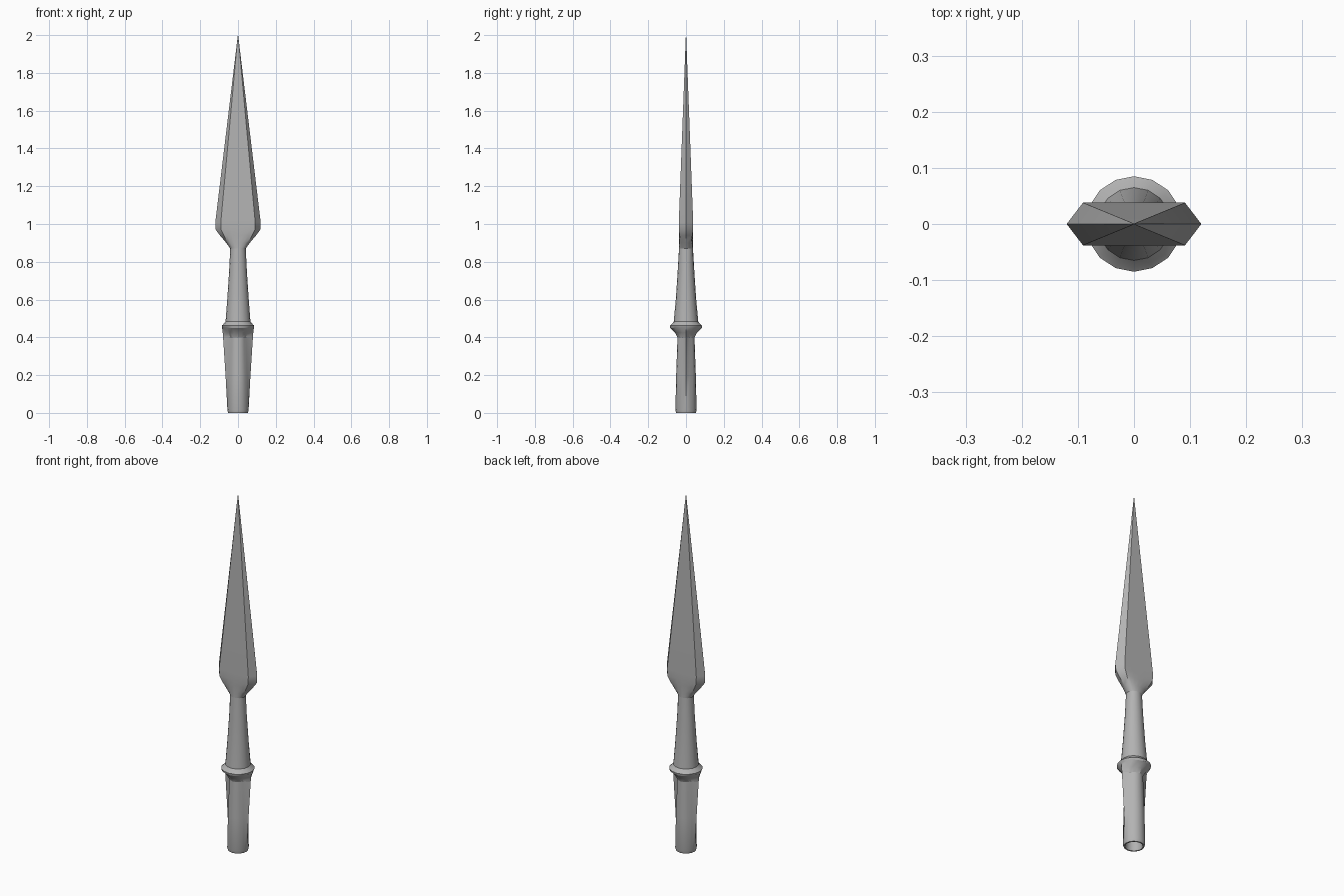
import bpy
import bmesh
from math import cos, sin, pi, radians

SIDES = 16

cube = bpy.data.objects.get("Cube")
if cube:
    bpy.data.objects.remove(cube, do_unlink=True)

steel = bpy.data.materials.new("grey_steel")
steel.use_nodes = True
grey = (0.45, 0.45, 0.45, 1)
steel.diffuse_color = grey
steel.node_tree.nodes["Principled BSDF"].inputs["Base Color"].default_value = grey


def section(z, rx, ry, flat=0, fin=0, flute=0):
    """Ellipse blended by flat into a bevelled blade outline; fin stretches the two x tips."""
    ring = []
    for i in range(SIDES):
        c, s = cos(2 * pi * i / SIDES), sin(2 * pi * i / SIDES)
        side = 0 if abs(s) < 0.01 else (1 if s > 0 else -1)
        x = c * (1 - flat) + flat * (c if side == 0 else c * 0.82)
        y = s * (1 - flat) + flat * side
        k = 1 - flute * (i % 2)
        x, y = x * rx * k, y * ry * k
        if side == 0 and fin:
            x = fin * c
        ring.append((x, y, z))
    return ring


def loft(name, stations, cap_end=False):
    bm = bmesh.new()
    rings = [[bm.verts.new(p) for p in section(*st)] for st in stations]
    for a, b in zip(rings, rings[1:]):
        for i in range(SIDES):
            j = (i + 1) % SIDES
            bm.faces.new((a[i], a[j], b[j], b[i]))
    if cap_end:
        bm.faces.new(rings[-1])
    mesh = bpy.data.meshes.new(name)
    bm.to_mesh(mesh)
    bm.free()
    mesh.materials.append(steel)
    obj = bpy.data.objects.new(name, mesh)
    bpy.context.collection.objects.link(obj)
    bpy.ops.object.select_all(action="DESELECT")
    obj.select_set(True)
    bpy.context.view_layer.objects.active = obj
    bpy.ops.object.shade_smooth_by_angle(angle=radians(32))
    return obj


# Hollow socket: bore from the inside top down, around the rim, up to the collar
loft("socket", [
    (0.38, 0.004, 0.004),
    (0.30, 0.036, 0.036),
    (0.01, 0.042, 0.042),
    (0.0, 0.045, 0.045),
    (0.0, 0.052, 0.052),
    (0.015, 0.056, 0.056),
    (0.20, 0.052, 0.052, 0, 0.066),
    (0.40, 0.045, 0.045, 0, 0.079),
])

# Flared collar with a slightly fluted underside
loft("collar", [
    (0.40, 0.045, 0.045, 0, 0.079),
    (0.425, 0.060, 0.058, 0, 0.081, 0.1),
    (0.45, 0.084, 0.084, 0, 0, 0.04),
    (0.462, 0.086, 0.085),
    (0.468, 0.079, 0.078),
    (0.483, 0.066, 0.065),
])

# Tapering neck
loft("neck", [
    (0.483, 0.066, 0.065),
    (0.60, 0.057, 0.054),
    (0.75, 0.047, 0.044),
    (0.87, 0.041, 0.037, 0.15),
])

# Blade: shoulders, widest point, then a straight taper to the tip
loft("blade", [
    (0.87, 0.041, 0.037, 0.15),
    (0.90, 0.062, 0.036, 0.5),
    (0.94, 0.096, 0.037, 0.85),
    (0.97, 0.118, 0.038, 1),
    (1.01, 0.120, 0.038, 1),
    (2.0, 0.0008, 0.0008, 1),
], cap_end=True)
